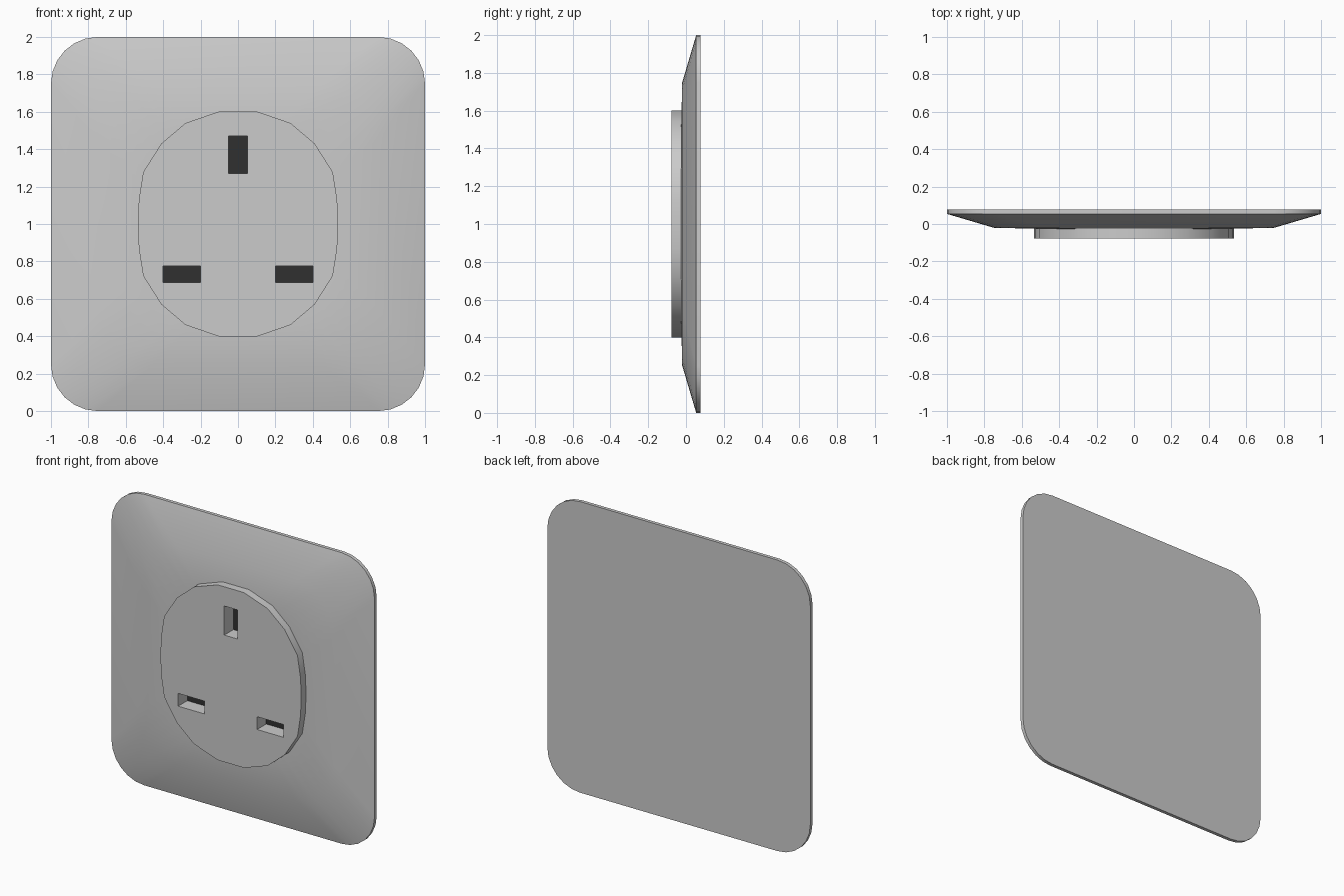
import bpy, bmesh, math

if "Cube" in bpy.data.objects:
    bpy.data.objects.remove(bpy.data.objects["Cube"])

CZ = 1.0          # height of the plate centre
FLOOR_Y = 0.025   # depth reached by the pin slots


def rounded_square(half, radius, steps=6):
    pts = []
    c = half - radius
    for q, (sx, sz) in enumerate([(1, 1), (-1, 1), (-1, -1), (1, -1)]):
        for i in range(steps + 1):
            a = math.pi / 2 * (q + i / steps)
            pts.append((sx * c + radius * math.cos(a), sz * c + radius * math.sin(a)))
    return pts


def loft(name, sections):
    """Skin a closed solid through (y, outline) sections."""
    bm = bmesh.new()
    rings = [[bm.verts.new((x, y, CZ + z)) for x, z in pts] for y, pts in sections]
    for a, b in zip(rings, rings[1:]):
        n = len(a)
        for i in range(n):
            bm.faces.new((a[i], a[(i + 1) % n], b[(i + 1) % n], b[i]))
    bm.faces.new(rings[0])
    bm.faces.new(rings[-1])
    bmesh.ops.recalc_face_normals(bm, faces=bm.faces)
    me = bpy.data.meshes.new(name)
    bm.to_mesh(me)
    bm.free()
    ob = bpy.data.objects.new(name, me)
    bpy.context.collection.objects.link(ob)
    return ob


def box(name, x, z, w, h, y0, y1):
    r = [(x + sx * w / 2, z - CZ + sz * h / 2)
         for sx, sz in ((-1, -1), (1, -1), (1, 1), (-1, 1))]
    return loft(name, [(y0, r), (y1, r)])


# Wall plate: flat back, thin rim, sloped border and nearly flat middle
outer = rounded_square(1.0, 0.25)
plate = loft("wall_plate", [
    (0.078, outer),
    (0.054, outer),
    (-0.02, rounded_square(0.75, 0.3)),
    (-0.026, rounded_square(0.5, 0.3)),
])

# Raised oval socket face, one quarter outline mirrored to four
quarter = [(0.535, 0), (0.53, 0.13), (0.507, 0.277), (0.41, 0.43), (0.28, 0.54), (0.1, 0.602)]
half = quarter + [(-x, z) for x, z in reversed(quarter)]
oval = half + [(x, -z) for x, z in reversed(half[1:-1])]
face = loft("socket_face", [(-0.02, oval), (-0.078, oval)])

# Pin slots: one upright earth slot and two lying slots
slots = [(0, 1.37, 0.1, 0.2), (-0.3, 0.732, 0.2, 0.088), (0.3, 0.732, 0.2, 0.088)]
dark = bpy.data.materials.new("slot_dark")
dark.diffuse_color = (0.03, 0.03, 0.03, 1)
dark.use_nodes = True
dark.node_tree.nodes["Principled BSDF"].inputs["Base Color"].default_value = dark.diffuse_color
for i, (x, z, w, h) in enumerate(slots):
    cutter = box("slot_cutter", x, z, w, h, -0.2, FLOOR_Y)
    cutter.hide_render = True
    for ob in (plate, face):
        mod = ob.modifiers.new("slot", 'BOOLEAN')
        mod.operation = 'DIFFERENCE'
        mod.solver = 'EXACT'
        mod.object = cutter
        bpy.context.view_layer.objects.active = ob
        bpy.ops.object.modifier_apply(modifier=mod.name)
    bpy.data.objects.remove(cutter)
    floor = box("slot_floor_%d" % (i + 1), x, z, w, h, FLOOR_Y - 0.004, FLOOR_Y + 0.004)
    floor.data.materials.append(dark)

# Smooth shading with sharp rims
for ob in (plate, face):
    bpy.ops.object.select_all(action='DESELECT')
    ob.select_set(True)
    bpy.context.view_layer.objects.active = ob
    bpy.ops.object.shade_smooth_by_angle(angle=math.radians(35))
